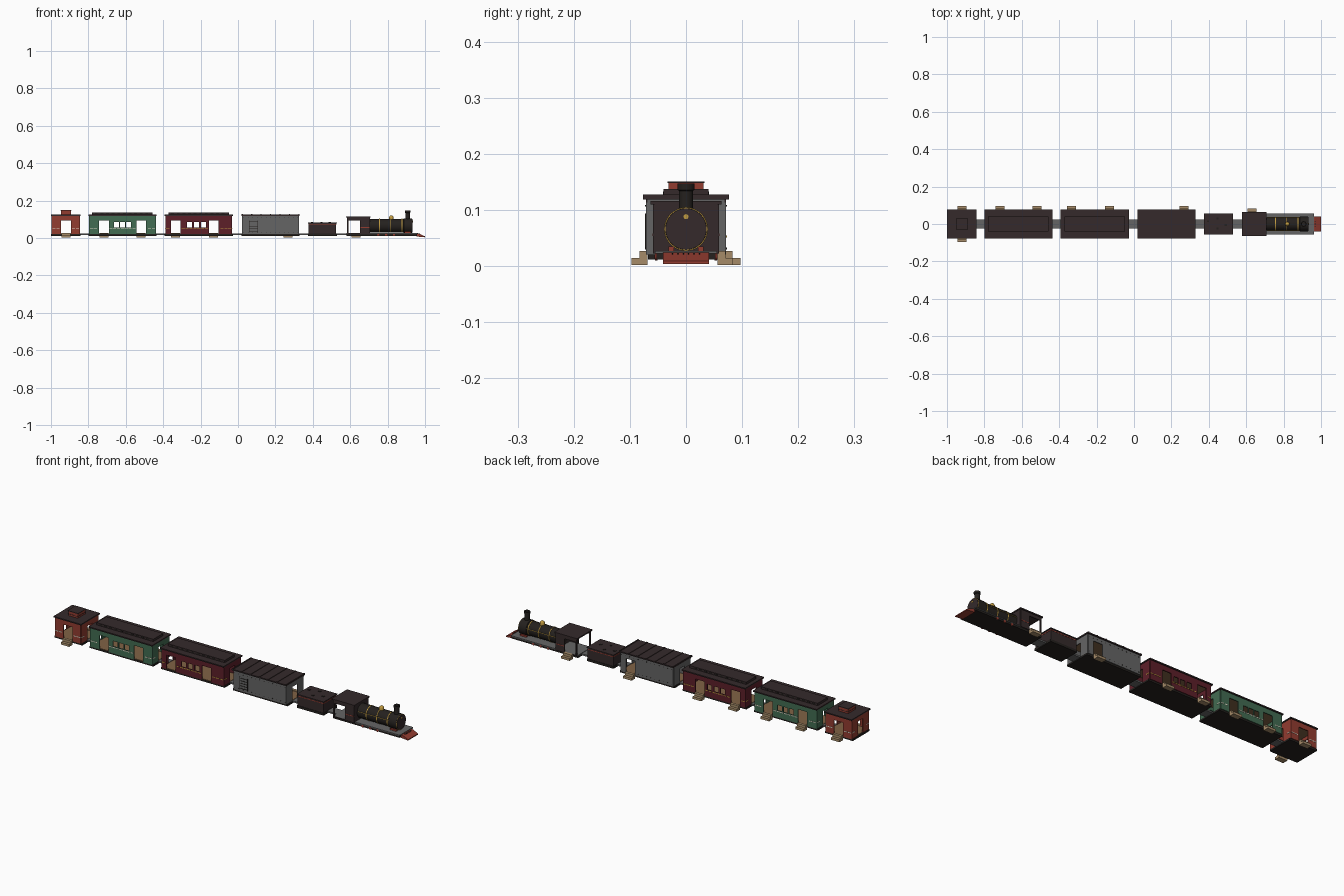
import bpy, bmesh, math
from mathutils import Matrix, Vector

if "Cube" in bpy.data.objects:
    bpy.data.objects.remove(bpy.data.objects["Cube"])

def material(name, r, g, b):
    m = bpy.data.materials.new(name)
    m.use_nodes = True
    m.diffuse_color = (r, g, b, 1)
    m.node_tree.nodes["Principled BSDF"].inputs["Base Color"].default_value = (r, g, b, 1)
    return m

ROOF = material("dark brown", .035, .023, .024)
BLACK = material("black", .018, .015, .013)
GREY = material("grey", .13, .13, .13)
RED = material("brick red", .29, .045, .03)
MAROON = material("maroon", .11, .014, .022)
GREEN = material("green", .055, .15, .085)
TAN = material("tan wood", .38, .26, .14)
WOOD = material("brown wood", .22, .125, .06)
GOLD = material("gold", .52, .32, .05)
CREAM = material("cream", .78, .73, .60)

def finish(name, bm, *mats):
    mesh = bpy.data.meshes.new(name)
    bmesh.ops.recalc_face_normals(bm, faces=bm.faces)
    bm.to_mesh(mesh)
    bm.free()
    ob = bpy.data.objects.new(name, mesh)
    bpy.context.collection.objects.link(ob)
    for m in mats:
        mesh.materials.append(m)
    return ob

def boxes(name, mat, *spans):
    """Each span is (x0, x1, y0, y1, z0, z1)."""
    bm = bmesh.new()
    for x0, x1, y0, y1, z0, z1 in spans:
        place = Matrix.Translation(((x0 + x1) / 2, (y0 + y1) / 2, (z0 + z1) / 2))
        size = Matrix.Diagonal((x1 - x0, y1 - y0, z1 - z0, 1))
        bmesh.ops.create_cube(bm, size=1, matrix=place @ size)
    return finish(name, bm, mat)

def lathe(name, mat, origin, axis, profile, sides=24):
    """Spin (radius, distance) points around an axis."""
    turn = Vector((0, 0, 1)).rotation_difference(Vector(axis)).to_matrix().to_4x4()
    bm = bmesh.new()
    rings = [[bm.verts.new((r * math.cos(i * math.tau / sides), r * math.sin(i * math.tau / sides), d))
              for i in range(sides)] for r, d in profile]
    for a, b in zip(rings, rings[1:]):
        for i in range(sides):
            j = (i + 1) % sides
            bm.faces.new((a[i], a[j], b[j], b[i]))
    bm.faces.new(rings[0])
    bm.faces.new(rings[-1])
    bm.transform(Matrix.Translation(origin) @ turn)
    ob = finish(name, bm, mat)
    bpy.context.view_layer.objects.active = ob
    ob.select_set(True)
    bpy.ops.object.shade_smooth_by_angle(angle=math.radians(40))
    ob.select_set(False)
    return ob

def wall(name, mat, start, end, z0, z1, openings):
    """Wall between two plan points; openings are (u0, u1, z0, z1) along it."""
    start, end = Vector((*start, 0)), Vector((*end, 0))
    length, along = (end - start).length, (end - start).normalized()
    us = sorted({0, length, *(u for o in openings for u in o[:2])})
    zs = sorted({z0, z1, *(z for o in openings for z in o[2:])})
    bm = bmesh.new()
    grid = [[bm.verts.new(start + along * u + Vector((0, 0, z))) for z in zs] for u in us]
    for i in range(len(us) - 1):
        for k in range(len(zs) - 1):
            u, z = (us[i] + us[i + 1]) / 2, (zs[k] + zs[k + 1]) / 2
            if not any(a < u < b and c < z < d for a, b, c, d in openings):
                bm.faces.new((grid[i][k], grid[i + 1][k], grid[i + 1][k + 1], grid[i][k + 1]))
    ob = finish(name, bm, mat)
    solid = ob.modifiers.new("thickness", "SOLIDIFY")
    solid.thickness, solid.offset = .005, 0
    return ob

FLOOR, EAVE, HALF = .024, .119, .069

def steps(name, x, side, y=HALF):
    def tread(depth, z0, z1):
        lo, hi = sorted((side * y, side * (y + depth)))
        return (x - .024, x + .024, lo, hi, z0, z1)
    boxes(name, TAN, tread(.028, .002, .014), tread(.014, .014, .027))

def dashes(lo, hi, doors):
    """Start and end of each waist-line dash that clears the doors."""
    count = int((hi - lo) / .02)
    pitch = (hi - lo) / count
    spans = [(lo + i * pitch + .002, lo + (i + 1) * pitch - .002) for i in range(count)]
    return [(u, v) for u, v in spans if not any(u < d + .027 and v > d - .027 for d in doors)]

def car(name, mat, x0, x1, front_doors, back_doors, windows=(), trim=None):
    """Hollow wagon with open doorways, underframe and overhanging roof."""
    a, b = x0 + .006, x1 - .006
    boxes(name + "_underframe", BLACK, (x0, x1, -.068, .068, .012, .021))
    boxes(name + "_floor", WOOD, (a, b, -.066, .066, .021, FLOOR))
    boxes(name + "_ceiling", WOOD, (a, b, -.066, .066, .111, .113))
    for label, y, doors in (("front", -HALF, front_doors), ("back", HALF, back_doors)):
        holes = [(d - .026 - a, d + .026 - a, .021, .094) for d in doors]
        holes += [(w - .013 - a, w + .013 - a, .057, .085) for w in windows]
        wall(f"{name}_{label}_wall", mat, (a, y), (b, y), .021, EAVE, holes)
        # Thin dashed waist line, kept clear of doors
        if trim:
            out = y + math.copysign(.0028, y)
            boxes(f"{name}_{label}_waist_trim", trim, *[(u, v, out - .001, out + .001, .0505, .0545)
                                                        for u, v in dashes(a, b, doors)])
    end_door = [(HALF - .02, HALF + .02, .021, .094)]
    for label, x, way in (("rear", a, -1), ("fore", b, 1)):
        wall(f"{name}_{label}_end", mat, (x, -HALF), (x, HALF), .021, EAVE, end_door)
        if trim:
            out = x + way * .0028
            boxes(f"{name}_{label}_end_trim", trim, *[(out - .001, out + .001, u, v, .0505, .0545)
                                                      for u, v in dashes(-HALF, HALF, [0])])
    boxes(name + "_roof", ROOF, (x0, x1, -.077, .077, EAVE, .125),
          (x0 + .004, x1 - .004, -.071, .071, .113, EAVE))
    for n, d in enumerate(back_doors):
        steps(f"{name}_step_{n}", d, 1)

# Caboose with cupola
car("caboose", RED, -1, -.842, [-.92], [-.92], trim=CREAM)
steps("caboose_front_step", -.92, -1)
boxes("cupola", RED, (-.947, -.893, -.031, .031, .125, .148))
boxes("cupola_roof", ROOF, (-.95, -.89, -.033, .033, .148, .151))
boxes("cupola_band", ROOF, (-.948, -.892, -.032, .032, .133, .135))

# Two passenger coaches with raised clerestories
for name, mat, x0, x1, doors, wins, trim in (
        ("green_coach", GREEN, -.80, -.436, [-.716, -.518], [-.65, -.618, -.586], CREAM),
        ("red_coach", MAROON, -.392, -.028, [-.333, -.13], [-.26, -.222, -.184], GOLD)):
    car(name, mat, x0, x1, doors, doors, wins, trim)
    boxes(name + "_clerestory", ROOF, (x0 + .02, x1 - .02, -.04, .04, .125, .137))
    vents = [(x0 + .035 + i * .03, x0 + .05 + i * .03, -.0412, .0412, .128, .133) for i in range(10)]
    boxes(name + "_clerestory_vents", BLACK, *vents)

# Freight wagon with roof ribs and a side ladder
car("freight_wagon", GREY, .018, .33, [], [.267])
boxes("freight_roof_ribs", ROOF, *[(x, x + .006, -.077, .077, .125, .1275)
                                   for x in (.02 + i * .0504 for i in range(7))])
boxes("freight_ladder", BLACK, *[(.06, .106, -.0735, -.071, z, z + .002)
                                 for z in (.035 + i * .013 for i in range(5))],
      *[(x, x + .002, -.0735, -.071, .03, .094) for x in (.06, .104)])
boxes("freight_rivet_rows", BLACK, *[(x, x + .003, s * .072 - .001, s * .072 + .001, z, z + .003)
      for s in (-1, 1) for z in (.03, .106) for x in (.03 + i * .024 for i in range(13))
      if not (s == 1 and z < .1 and abs(x - .267) < .03)])

# Tender with coal
boxes("tender_frame", BLACK, (.375, .528, -.055, .055, .012, .024))
boxes("tender_body", ROOF, (.378, .525, -.053, .053, .024, .079))
boxes("tender_red_line", RED, (.377, .526, -.054, .054, .071, .075))
boxes("tender_deck", ROOF, (.375, .528, -.056, .056, .079, .083))
boxes("coal_lumps", BLACK, *[(x, x + .012, y, y + .010, .082, .085)
      for x, y in ((.39, .01), (.44, .025), (.44, -.03), (.485, -.01))])

# Couplers between the vehicles
gaps = ((-.842, -.80), (-.436, -.392), (-.028, .018), (.33, .375), (.528, .58))
boxes("coupler_plates", GREY, *[(a - .004, b + .004, -.024, .024, .016, .024) for a, b in gaps])

# Locomotive running board and cab
boxes("engine_frame", BLACK, (.58, .958, -.053, .053, .012, .022))
boxes("running_board", GREY, (.70, .962, -.055, .055, .022, .027))
boxes("cab_floor", GREY, (.58, .70, -.055, .055, .022, .026))
for label, y in (("front", -.056), ("back", .056)):
    wall(f"cab_{label}_wall", ROOF, (.583, y), (.703, y), .022, .11, [(.008, .07, .026, .094)])
    boxes(f"cab_{label}_red_trim", RED, (.656, .702, y - .0035, y + .0035, .054, .058))
wall("cab_fore_wall", ROOF, (.703, -.056), (.703, .056), .022, .11, [])
boxes("cab_roof", ROOF, (.578, .708, -.063, .063, .11, .116))
steps("cab_step", .63, 1, .056)

# Boiler, smokebox door, gold rim and bands
AXIS = .066
lathe("boiler", BLACK, (.70, 0, AXIS), (1, 0, 0), [(.036, 0), (.036, .185), (.039, .187), (.039, .23)], 32)
lathe("smokebox_rim", GOLD, (.93, 0, AXIS), (1, 0, 0), [(.0388, 0), (.0388, .0015)], 32)
lathe("smokebox_door", ROOF, (.93, 0, AXIS), (1, 0, 0), [(.0375, 0), (.0365, .003)], 32)
for n, x in enumerate((.755, .815, .875)):
    lathe(f"boiler_band_{n}", GOLD, (x, 0, AXIS), (1, 0, 0), [(.0375, 0), (.0375, .004)], 32)
lathe("headlamp", GOLD, (.93, 0, .088), (1, 0, 0), [(.0045, 0), (.0045, .005)], 12)

# Chimney and steam dome
lathe("chimney", BLACK, (.907, 0, .098), (0, 0, 1),
      [(.0125, 0), (.0125, .036), (.015, .038), (.015, .049), (.010, .049), (.010, .04)], 20)
lathe("steam_dome", GOLD, (.82, 0, .098), (0, 0, 1),
      [(.012, 0), (.012, .013), (.009, .019), (.004, .023)], 16)

# Wheels, cylinders and handrails on both sides
for s, label in ((-1, "front"), (1, "back")):
    for n, x in enumerate((.75, .792, .834)):
        lathe(f"{label}_wheel_{n}", RED, (x, s * .051, .0165), (0, s, 0), [(.0065, 0), (.0065, .004), (.003, .005)], 16)
    boxes(f"{label}_cylinder", RED, (.89, .925, s * .026 - .005, s * .026 + .005, .027, .035))
    boxes(f"{label}_handrail", GOLD, (.71, .89, s * .0365 - .001, s * .0365 + .001, .074, .076))

# Sloped pilot with short dark bars
bm = bmesh.new()
ends = [[bm.verts.new((x, y, z)) for x, z in ((.955, .024), (.966, .024), (1, .009), (1, .004), (.955, .008))]
        for y in (-.041, .041)]
for i in range(5):
    j = (i + 1) % 5
    bm.faces.new((ends[0][i], ends[0][j], ends[1][j], ends[1][i]))
for end in ends:
    bm.faces.new(end)
finish("pilot", bm, RED)
boxes("pilot_bars", BLACK, *[(.964, .974, y - .0008, y + .0008, .018, .0245)
                             for y in (-.024 + i * .0096 for i in range(6))])
